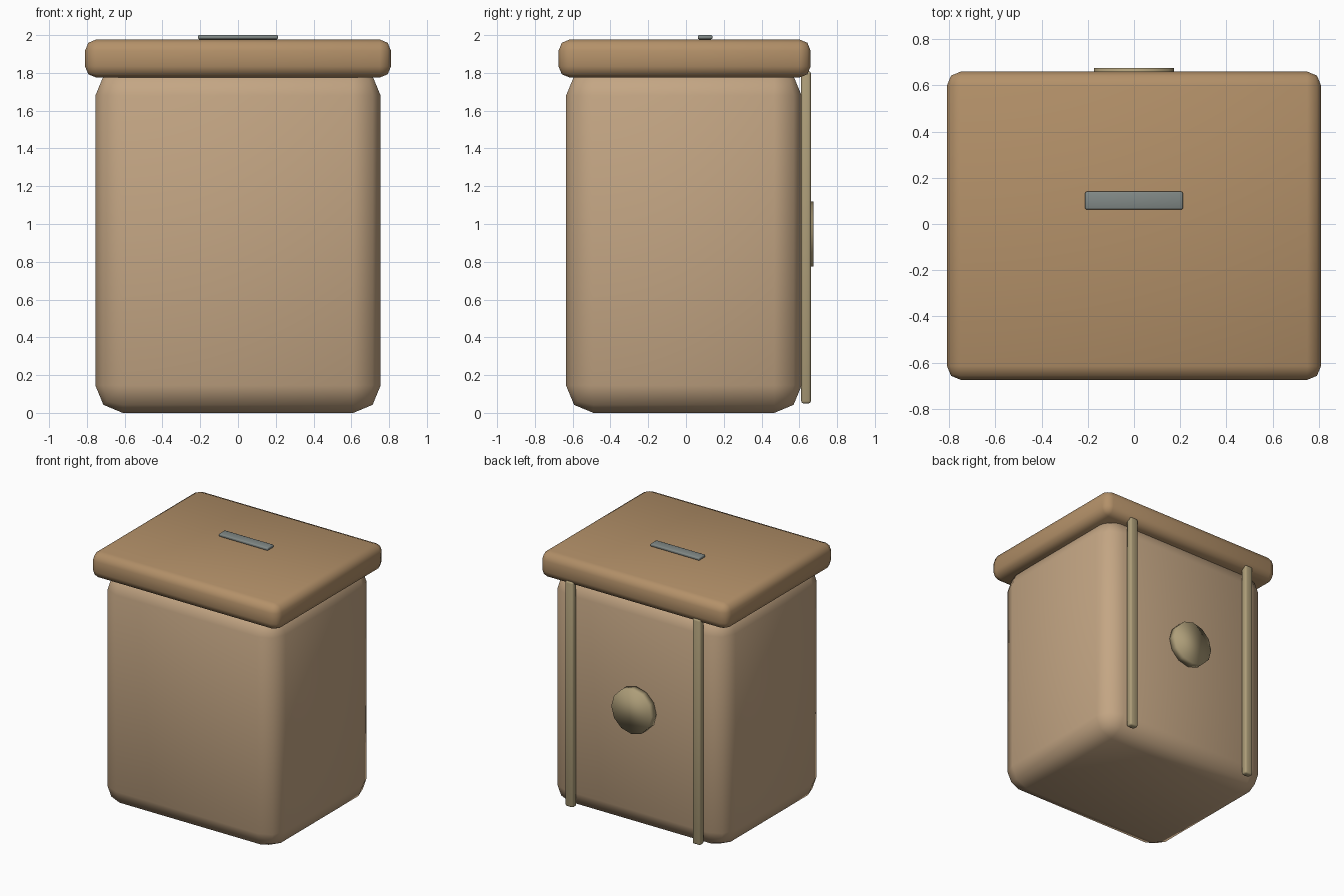
import bpy
import math

if "Cube" in bpy.data.objects:
    bpy.data.objects.remove(bpy.data.objects["Cube"])


def material(name, rgb):
    m = bpy.data.materials.new(name)
    m.diffuse_color = (*rgb, 1)
    m.use_nodes = True
    m.node_tree.nodes["Principled BSDF"].inputs["Base Color"].default_value = m.diffuse_color
    return m


cardboard = material("cardboard", (0.55, 0.38, 0.23))
lid_card = material("lid_card", (0.45, 0.28, 0.14))
tape = material("tape", (0.42, 0.34, 0.19))
metal = material("metal", (0.22, 0.25, 0.24))


def rounded_box(name, lo, hi, bevel, segments, mat):
    """Bevelled box between two opposite corners."""
    centre = [(a + b) / 2 for a, b in zip(lo, hi)]
    bpy.ops.mesh.primitive_cube_add(size=1, location=centre)
    ob = bpy.context.object
    ob.name = name
    ob.scale = [b - a for a, b in zip(lo, hi)]
    bpy.ops.object.transform_apply(location=False, rotation=False, scale=True)
    mod = ob.modifiers.new("bevel", "BEVEL")
    mod.width = bevel
    mod.segments = segments
    bpy.ops.object.modifier_apply(modifier=mod.name)
    bpy.ops.object.shade_smooth()
    ob.data.materials.append(mat)
    return ob


# Body and overhanging lid
rounded_box("body", (-0.755, -0.635, 0), (0.755, 0.612, 1.825), 0.145, 2, cardboard)
rounded_box("lid", (-0.81, -0.675, 1.775), (0.81, 0.66, 1.977), 0.06, 2, lid_card)

# Plate on the lid
rounded_box("lid_plate", (-0.212, 0.063, 1.978), (0.212, 0.14, 2.0), 0.007, 2, metal)

# Vertical strips on the back
for side, x in (("left", -0.55), ("right", 0.55)):
    rounded_box(side + "_back_strip", (x - 0.034, 0.61, 0.05),
                (x + 0.034, 0.661, 1.81), 0.012, 2, tape)

# Round disc on the back
bpy.ops.mesh.primitive_cylinder_add(vertices=12, radius=0.173, depth=0.065,
                                    location=(0, 0.6425, 0.947),
                                    rotation=(math.pi / 2, 0, 0))
disc = bpy.context.object
disc.name = "back_disc"
bpy.ops.object.shade_smooth()
disc.data.materials.append(tape)
